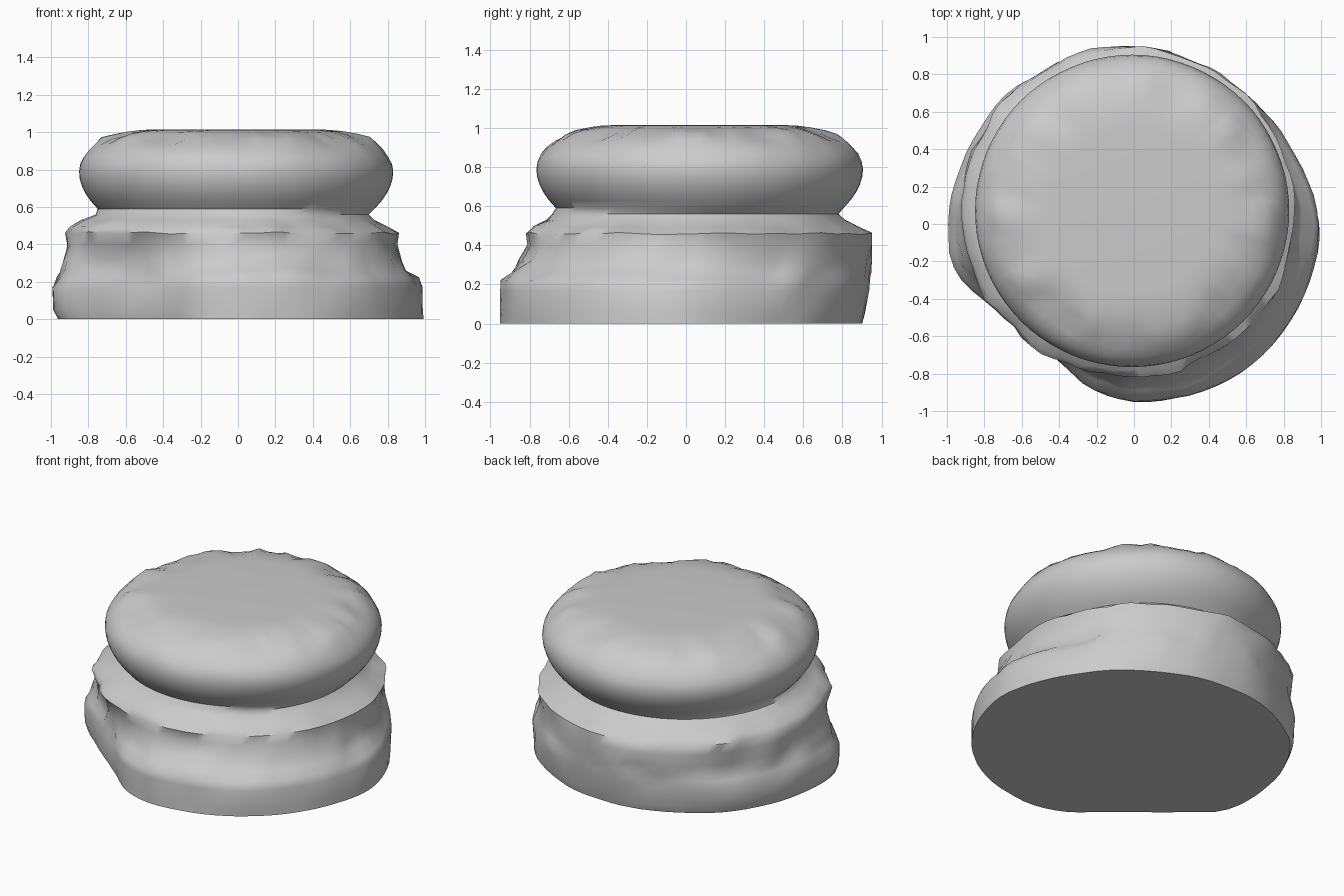
import bpy, bmesh
from math import cos, sin, pi, exp
from mathutils import Vector, noise

if "Cube" in bpy.data.objects:
    bpy.data.objects.remove(bpy.data.objects["Cube"])

N = 80
# Worn plinth outline: radius every 15 degrees, counter-clockwise from +x
OUTLINE = [1.0, .965, .935, .925, .915, .92, .92, .935, .945, .97, .98, .99,
           1.0, 1.0, .89, .835, .84, .91, .955, .965, .98, .99, .995, 1.0]

# Plinth profile: z, x min, x max, y min, y max
PROFILE = [
    (0.00, -.96, .99, -.95, .90),
    (0.05, -.985, .99, -.95, .915),
    (0.17, -.99, .985, -.95, .93),
    (0.22, -.96, .96, -.945, .935),
    (0.26, -.94, .91, -.89, .94),
    (0.32, -.93, .88, -.85, .945),
    (0.40, -.92, .85, -.81, .95),
    (0.46, -.92, .86, -.82, .945),
    (0.495, -.90, .80, -.78, .88),
    (0.53, -.84, .73, -.71, .81),
    (0.56, -.76, .70, -.685, .78),
]


def outline(a):
    """Smoothly interpolated outline radius at angle a."""
    t = a / (2 * pi) * 24
    i, f = int(t), t % 1
    p0, p1, p2, p3 = (OUTLINE[(i + k) % 24] for k in (-1, 0, 1, 2))
    return p1 + .5 * f * (p2 - p0 + f * (2*p0 - 5*p1 + 4*p2 - p3 + f * (3*(p1 - p2) + p3 - p0)))


def cushion(z, inset):
    """Ring of the upper cushion, set in from its widest line."""
    return z, inset - .85, .83 - inset, inset - .765, .905 - inset


def roughness(z):
    """Chipped bands on the plinth shoulder and on the cushion's top rim."""
    return .004 + .018 * exp(-((z - .3) / .1) ** 2) + .012 * exp(-((z - .47) / .04) ** 2) \
        + .02 * exp(-((z - .97) / .03) ** 2) if z < .55 or z > .85 else .001


# Cushion: flared underside, then a quarter-ellipse shoulder up to the flat top
rings_data = list(PROFILE)
for k in range(5):
    u = 1 - k / 5
    rings_data.append(cushion(.79 - .2 * u, .1 * u * u))
for k in range(10):
    t = k / 9 * pi / 2
    rings_data.append(cushion(.79 + .225 * sin(t), .4 * (1 - cos(t))))

bm = bmesh.new()
rings = []
for z, x0, x1, y0, y1 in rings_data:
    cx, cy, rx, ry = (x0 + x1) / 2, (y0 + y1) / 2, (x1 - x0) / 2, (y1 - y0) / 2
    w = min(1, max(0, (.48 - z) / .26))
    rough = roughness(z)
    ring = []
    for i in range(N):
        a = 2 * pi * i / N
        c, s = cos(a), sin(a)
        # blend a clean ellipse with the worn outline scaled to the same extents
        r = outline(a)
        ex, ey = cx + rx * c, cy + ry * s
        ox = r * c * (x1 if c > 0 else -x0)
        oy = r * s * (y1 / .92 if s > 0 else -y0 / .955)
        p = Vector((ex + (ox - ex) * w, ey + (oy - ey) * w, z))
        # chips and wear
        n = noise.noise(Vector((c * 4, s * 4, z * 9))) + .6 * noise.noise(Vector((c * 9, s * 9, z * 16 + 5)))
        p.x += c * n * rough * 1.5
        p.y += s * n * rough * 1.5
        if .2 < z < 1.01:
            p.z += n * rough * .7
        ring.append(bm.verts.new(p))
    rings.append(ring)

# Skin the rings and cap both ends
for lo, hi in zip(rings, rings[1:]):
    for i in range(N):
        j = (i + 1) % N
        bm.faces.new((lo[i], lo[j], hi[j], hi[i]))
bm.faces.new(rings[0][::-1])
bm.faces.new(rings[-1])

mesh = bpy.data.meshes.new("column_base")
bm.to_mesh(mesh)
bm.free()
obj = bpy.data.objects.new("column_base", mesh)
bpy.context.collection.objects.link(obj)
bpy.context.view_layer.objects.active = obj
obj.select_set(True)
bpy.ops.object.shade_smooth_by_angle(angle=0.9)
